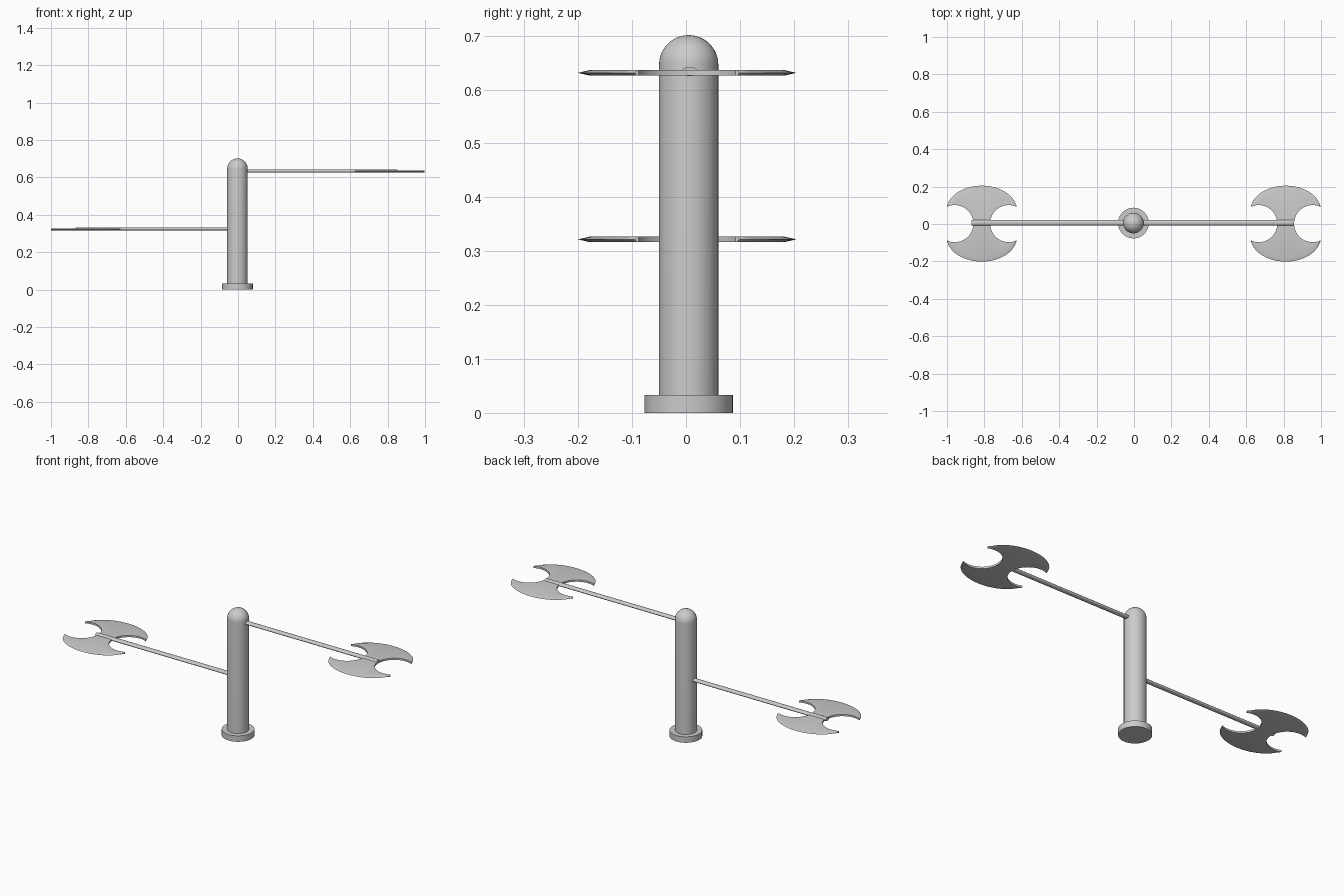
import bpy, bmesh, math

if "Cube" in bpy.data.objects:
    bpy.data.objects.remove(bpy.data.objects["Cube"])

PX, PY = -0.003, 0.005   # post axis


def finish(name, bm):
    bmesh.ops.recalc_face_normals(bm, faces=bm.faces)
    me = bpy.data.meshes.new(name)
    bm.to_mesh(me)
    bm.free()
    ob = bpy.data.objects.new(name, me)
    bpy.context.collection.objects.link(ob)
    bpy.ops.object.select_all(action='DESELECT')
    ob.select_set(True)
    bpy.context.view_layer.objects.active = ob
    bpy.ops.object.shade_smooth_by_angle(angle=math.radians(35))
    return ob


def lathe(name, profile, steps=48):
    bm = bmesh.new()
    vs = [bm.verts.new((r, 0, z)) for r, z in profile]
    es = [bm.edges.new(p) for p in zip(vs, vs[1:])]
    bmesh.ops.spin(bm, geom=vs + es, cent=(0, 0, 0), axis=(0, 0, 1),
                   angle=2 * math.pi, steps=steps)
    bmesh.ops.remove_doubles(bm, verts=bm.verts, dist=1e-5)
    ob = finish(name, bm)
    ob.location = (PX, PY, 0)


def rod(name, x0, x1, z):
    # flattened round bar along x
    bpy.ops.mesh.primitive_cylinder_add(vertices=24, radius=1, depth=abs(x1 - x0),
                                        location=((x0 + x1) / 2, 0.007, z),
                                        rotation=(0, math.pi / 2, 0))
    ob = bpy.context.object
    ob.name = name
    ob.scale = (0.0085, 0.0145, 1)
    bpy.ops.object.transform_apply(location=False, rotation=True, scale=True)
    bpy.ops.object.shade_smooth_by_angle(angle=math.radians(35))


def axe_blade(name, x, z, t=0.005):
    # columns across the blade: concave side cut-outs, straight waist, curved edge
    cx, r = 0.144, 0.099
    left = []
    for i in range(21):
        a = math.radians(114.5 * (1 - i / 20))
        left.append((-cx + r * math.cos(a), r * math.sin(a)))
    waist = [(-0.045 + 0.09 * i / 8, 0) for i in range(1, 8)]
    inner = left + waist + [(-px, py) for px, py in reversed(left)]
    bm = bmesh.new()
    cols = []
    for px, py in inner:
        oy = 0.07 + 0.133 * math.sqrt(1 - (px / 0.189) ** 2)
        my = oy - min(0.022, 0.6 * (oy - py))
        cols.append([bm.verts.new(c) for c in ((px, py, -t), (px, my, -t), (px, oy, 0),
                                               (px, my, t), (px, py, t))])
    for a, b in zip(cols, cols[1:]):
        for j in range(4):
            bm.faces.new((a[j], b[j], b[j + 1], a[j + 1]))
        if a[0].co.y > 1e-6 or b[0].co.y > 1e-6:
            bm.faces.new((a[4], b[4], b[0], a[0]))
    bm.faces.new(cols[0])
    bm.faces.new(cols[-1])
    # mirror to the opposite edge and weld along the waist
    geo = bmesh.ops.duplicate(bm, geom=bm.verts[:] + bm.edges[:] + bm.faces[:])['geom']
    for v in geo:
        if isinstance(v, bmesh.types.BMVert):
            v.co.y *= -1
    bmesh.ops.remove_doubles(bm, verts=bm.verts, dist=1e-5)
    ob = finish(name, bm)
    ob.location = (x, 0.002, z)


# base disc and domed post
lathe("base", [(0, 0), (0.082, 0), (0.082, 0.033), (0, 0.033)])
dome = [(0.055 * math.cos(math.pi / 2 * i / 12), 0.646 + 0.055 * math.sin(math.pi / 2 * i / 12))
        for i in range(13)]
lathe("post", [(0, 0.02), (0.055, 0.02)] + dome)

# two arms, each tipped with a double axe blade
rod("upper_arm", 0, 0.853, 0.6335)
axe_blade("upper_blade", 0.811, 0.631)
rod("lower_arm", -0.869, 0, 0.3245)
axe_blade("lower_blade", -0.814, 0.322)
